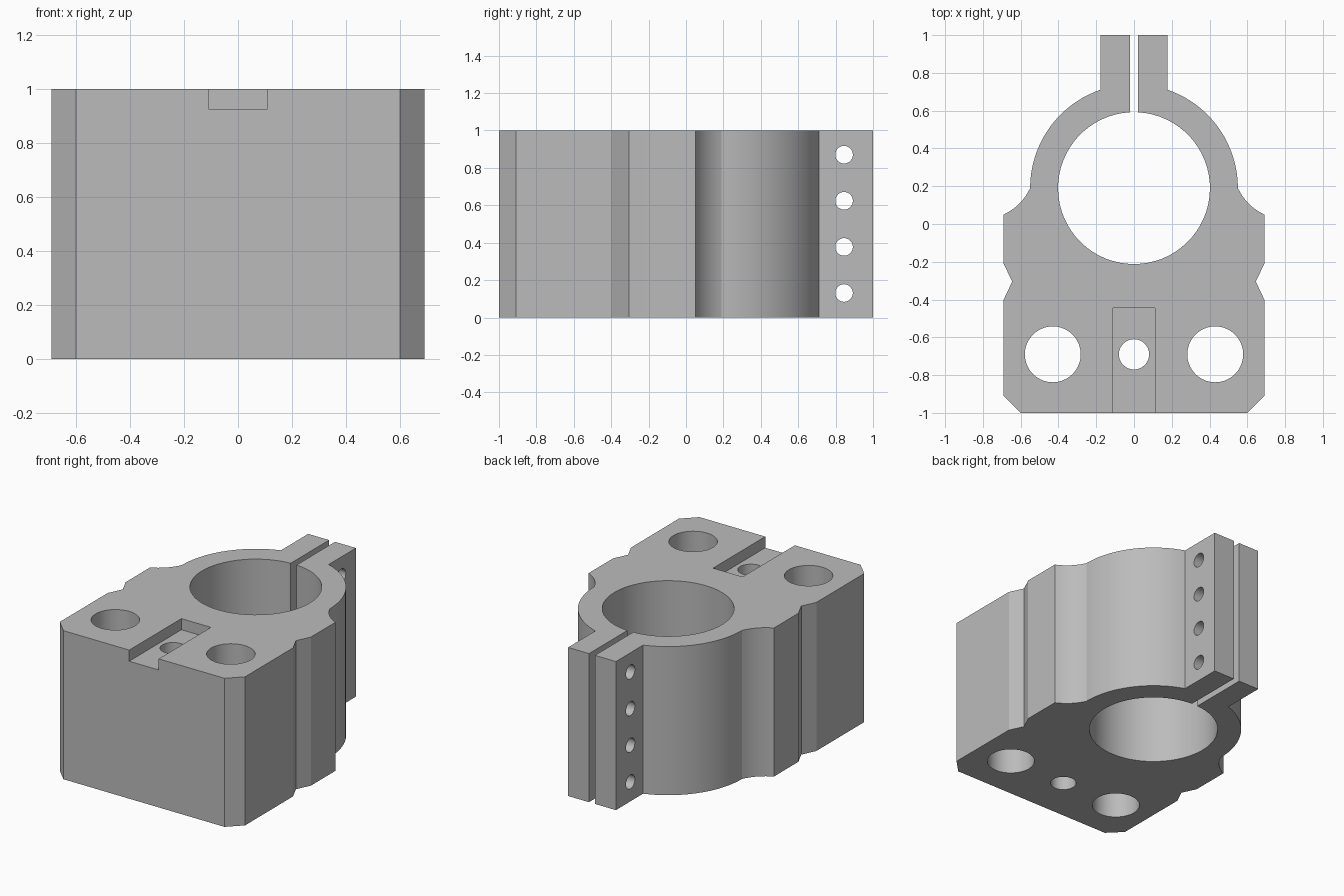
import bpy, bmesh, math

if "Cube" in bpy.data.objects:
    bpy.data.objects.remove(bpy.data.objects["Cube"])

gray = bpy.data.materials.new("machined gray")
gray.diffuse_color = (0.5, 0.5, 0.5, 1)
gray.use_nodes = True
gray.node_tree.nodes["Principled BSDF"].inputs["Base Color"].default_value = gray.diffuse_color


def arc(cx, cy, r, a0, a1, n):
    return [(cx + r * math.cos(a0 + (a1 - a0) * i / n),
             cy + r * math.sin(a0 + (a1 - a0) * i / n)) for i in range(n + 1)]


def make_object(name, bm):
    bmesh.ops.recalc_face_normals(bm, faces=bm.faces)
    me = bpy.data.meshes.new(name)
    bm.to_mesh(me)
    bm.free()
    me.materials.append(gray)
    ob = bpy.data.objects.new(name, me)
    bpy.context.collection.objects.link(ob)
    return ob


def prism(bm, pts, z0, z1):
    face = bm.faces.new([bm.verts.new((x, y, z0)) for x, y in pts])
    ext = bmesh.ops.extrude_face_region(bm, geom=[face])
    verts = [g for g in ext["geom"] if isinstance(g, bmesh.types.BMVert)]
    bmesh.ops.translate(bm, verts=verts, vec=(0, 0, z1 - z0))
    return verts


# Right half of the outline, from bottom to the clamp slit, then around the bore
CY, R_OUT, R_BORE, SLIT, EAR = 0.19, 0.55, 0.402, 0.022, 0.178
fx, fy = 0.81, 0.31
a_end = math.atan2(0.05 - fy, 0.69 - fx)
a_start = math.atan2(CY - fy, R_OUT - fx)
fillet = arc(fx, fy, math.hypot(0.12, 0.26), a_end, a_start - 2 * math.pi
             if a_start > 0 else a_start, 8)
right = [(0.60, -1), (0.69, -0.91), (0.69, -0.40), (0.645, -0.305), (0.69, -0.21)]
right += fillet[:-1]
right += arc(0, CY, R_OUT, 0, math.acos(EAR / R_OUT), 20)
right += [(EAR, 1), (SLIT, 1)]
left = [(-x, y) for x, y in reversed(right)]
gap = math.asin(SLIT / R_BORE)
bore = arc(0, CY, R_BORE, math.pi / 2 - gap, math.pi / 2 + gap - 2 * math.pi, 64)

bm = bmesh.new()
prism(bm, right + bore + left, 0, 1)
body = make_object("clamp_block", bm)


# Cutters
def cylinder(name, r, loc, along_x=False):
    bm = bmesh.new()
    bmesh.ops.create_cone(bm, cap_ends=True, segments=40, radius1=r, radius2=r, depth=3)
    ob = make_object(name, bm)
    ob.location = loc
    if along_x:
        ob.rotation_euler = (0, math.pi / 2, 0)
    return ob


cutters = [cylinder("mounting_hole_cutter", r, (x, -0.69, 0.5))
           for x, r in ((-0.43, 0.148), (0, 0.08), (0.43, 0.148))]
cutters += [cylinder("clamp_screw_cutter", 0.047, (0, 0.845, 0.131 + 0.2465 * i), True)
            for i in range(4)]
bm = bmesh.new()
prism(bm, [(-0.11, -1.2), (0.11, -1.2), (0.11, -0.445), (-0.11, -0.445)], 0.925, 1.2)
cutters.append(make_object("key_slot_cutter", bm))

bpy.context.view_layer.objects.active = body
for c in cutters:
    m = body.modifiers.new(c.name, 'BOOLEAN')
    m.operation, m.solver, m.object = 'DIFFERENCE', 'EXACT', c
    bpy.ops.object.modifier_apply(modifier=m.name)
    bpy.data.objects.remove(c, do_unlink=True)

body.select_set(True)
bpy.ops.object.shade_smooth_by_angle(angle=math.radians(20))
